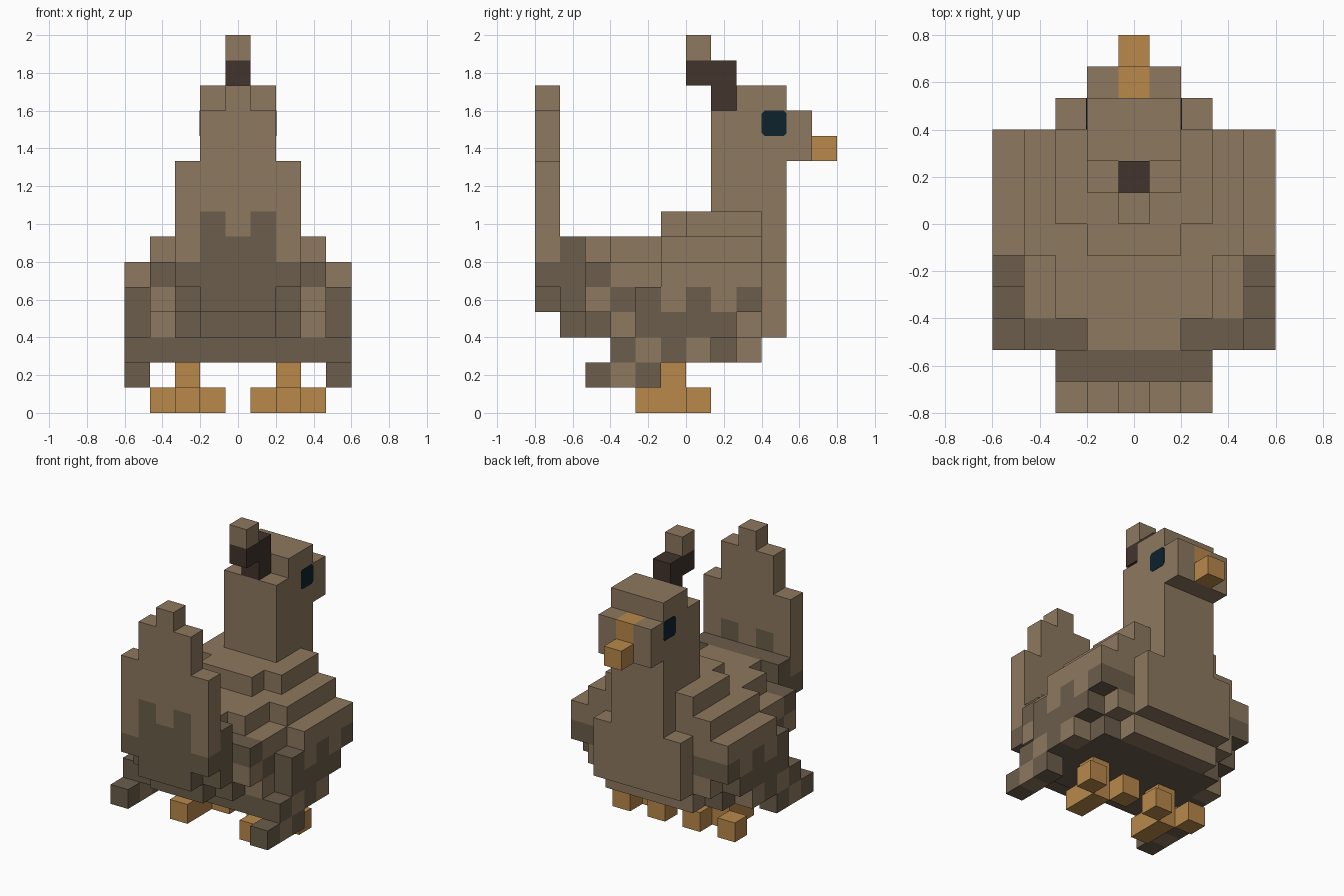
import bpy, bmesh
from mathutils import Vector

old = bpy.data.objects.get("Cube")
if old:
    bpy.data.objects.remove(old, do_unlink=True)

U = 2 / 15  # size of one block


def material(name, rgb):
    m = bpy.data.materials.new(name)
    m.use_nodes = True
    m.diffuse_color = (*rgb, 1)
    bsdf = m.node_tree.nodes["Principled BSDF"]
    bsdf.inputs["Base Color"].default_value = (*rgb, 1)
    bsdf.inputs["Roughness"].default_value = 0.9
    return m


MATS = {
    "light": material("light_brown_feather", (0.27, 0.188, 0.112)),
    "dark": material("dark_brown_feather", (0.147, 0.109, 0.069)),
    "orange": material("orange_beak", (0.479, 0.246, 0.069)),
    "crest": material("crest_brown", (0.054, 0.034, 0.027)),
    "eye": material("dark_blue_eye", (0.0044, 0.016, 0.027)),
}
NAMES = list(MATS)


def blocks(spans, sides=(-1, 1)):
    """Mirrored blocks from spans: distance from middle, depth, height."""
    return {(s * a, j, k) for a0, a1, j0, j1, k0, k1 in spans
            for s in sides for a in range(a0, a1 + 1)
            for j in range(j0, j1 + 1) for k in range(k0, k1 + 1)}


# Mottled feather pattern: dark depths in each height layer
DARK = {1: (2, 4), 2: (3, 5, 7), 3: (1, 2, 4, 5, 6, 7),
        4: (1, 3, 4, 6, 8), 5: (1, 2), 6: (1,)}


def feather(c):
    i, j, k = abs(c[0]), c[1], c[2]
    if j == 0:  # tail fan, ragged dark base
        return "dark" if k <= 5 or (k == 6 and i < 2) or (k == 7 and i == 1) else "light"
    if k == 2 and i < 4 and j < 8:  # belly
        return "dark"
    return "dark" if j in DARK.get(k, ()) else "light"


def head_colour(c):
    return "orange" if c == (0, 10, 11) else "light"


def crest_colour(c):
    return "light" if c[2] == 14 else "crest"


def orange(c):
    return "orange"


WING = [(4, 4, 2, 4, 1, 1), (4, 4, 3, 6, 2, 2), (4, 4, 4, 7, 3, 3),
        (4, 4, 4, 8, 4, 4), (4, 4, 5, 8, 5, 5)]
FOOT = [(2, 2, 4, 5, 0, 0), (1, 1, 6, 6, 0, 0), (3, 3, 6, 6, 0, 0), (2, 2, 5, 5, 1, 1)]

PARTS = {
    "body": (blocks([
        (0, 2, 3, 8, 2, 2), (0, 1, 1, 9, 3, 3), (2, 2, 2, 9, 3, 3),
        (0, 2, 1, 9, 4, 5), (0, 1, 2, 8, 6, 6), (2, 2, 3, 8, 6, 6),
        (3, 3, 3, 7, 2, 2), (3, 3, 3, 8, 3, 3), (3, 3, 2, 8, 4, 5),
        (3, 3, 5, 8, 6, 6), (0, 1, 5, 8, 7, 7), (2, 2, 6, 8, 7, 7)]), feather),
    "neck_and_head": (blocks([
        (0, 1, 9, 9, 6, 7), (0, 1, 7, 9, 8, 11), (0, 1, 8, 9, 12, 12),
        (0, 1, 10, 10, 10, 11)]), head_colour),
    "tail": (blocks([
        (0, 2, 1, 1, 6, 6), (0, 1, 0, 0, 4, 4), (0, 2, 0, 0, 5, 9),
        (0, 1, 0, 0, 10, 11), (0, 0, 0, 0, 12, 12)]), feather),
    "beak": (blocks([(0, 0, 11, 11, 10, 10)]), orange),
    "crest": (blocks([(0, 0, 7, 7, 12, 13), (0, 0, 6, 6, 13, 14)]), crest_colour),
}
for side, s in (("left", 1), ("right", -1)):
    PARTS[side + "_wing"] = (blocks(WING, (s,)), feather)
    PARTS[side + "_foot"] = (blocks(FOOT, (s,)), orange)

filled = set().union(*(cells for cells, _ in PARTS.values()))


def finish(name, bm):
    mesh = bpy.data.meshes.new(name)
    bm.to_mesh(mesh)
    bm.free()
    for m in MATS.values():
        mesh.materials.append(m)
    obj = bpy.data.objects.new(name, mesh)
    bpy.context.collection.objects.link(obj)
    return obj


def build(name, cells, colour):
    """Skin the blocks: one square on each exposed side."""
    bm = bmesh.new()
    for c in sorted(cells):
        centre = Vector((c[0], c[1] - 5.5, c[2] + 0.5)) * U
        for axis in range(3):
            for sign in (-1, 1):
                n = Vector([sign if a == axis else 0 for a in range(3)])
                if tuple(int(c[a] + n[a]) for a in range(3)) in filled:
                    continue
                u = Vector([1 if a == (axis + 1) % 3 else 0 for a in range(3)])
                v = n.cross(u)
                f = bm.faces.new([bm.verts.new(centre + (n + p * u + q * v) * U / 2)
                                  for p, q in ((-1, -1), (1, -1), (1, 1), (-1, 1))])
                f.material_index = NAMES.index(colour(c))
    bmesh.ops.remove_doubles(bm, verts=bm.verts, dist=0.001)
    bmesh.ops.dissolve_limit(bm, angle_limit=0.01, verts=bm.verts, edges=bm.edges,
                             delimit={'MATERIAL', 'NORMAL'})
    finish(name, bm)


for part, (cells, colour) in PARTS.items():
    build(part, cells, colour)

# Eyes: thin plates with clipped corners
for side, s in (("left", 1), ("right", -1)):
    bm = bmesh.new()
    bmesh.ops.create_cube(bm, size=1)
    bmesh.ops.scale(bm, vec=(0.006, U, U), verts=bm.verts)
    corners = [e for e in bm.edges if abs(e.verts[0].co.x - e.verts[1].co.x) > 0.001]
    bmesh.ops.bevel(bm, geom=corners, offset=0.015, segments=1, affect='EDGES')
    bmesh.ops.translate(bm, vec=(s * 1.5 * U, 3.5 * U, 11.5 * U), verts=bm.verts)
    for f in bm.faces:
        f.material_index = NAMES.index("eye")
    finish(side + "_eye", bm)
